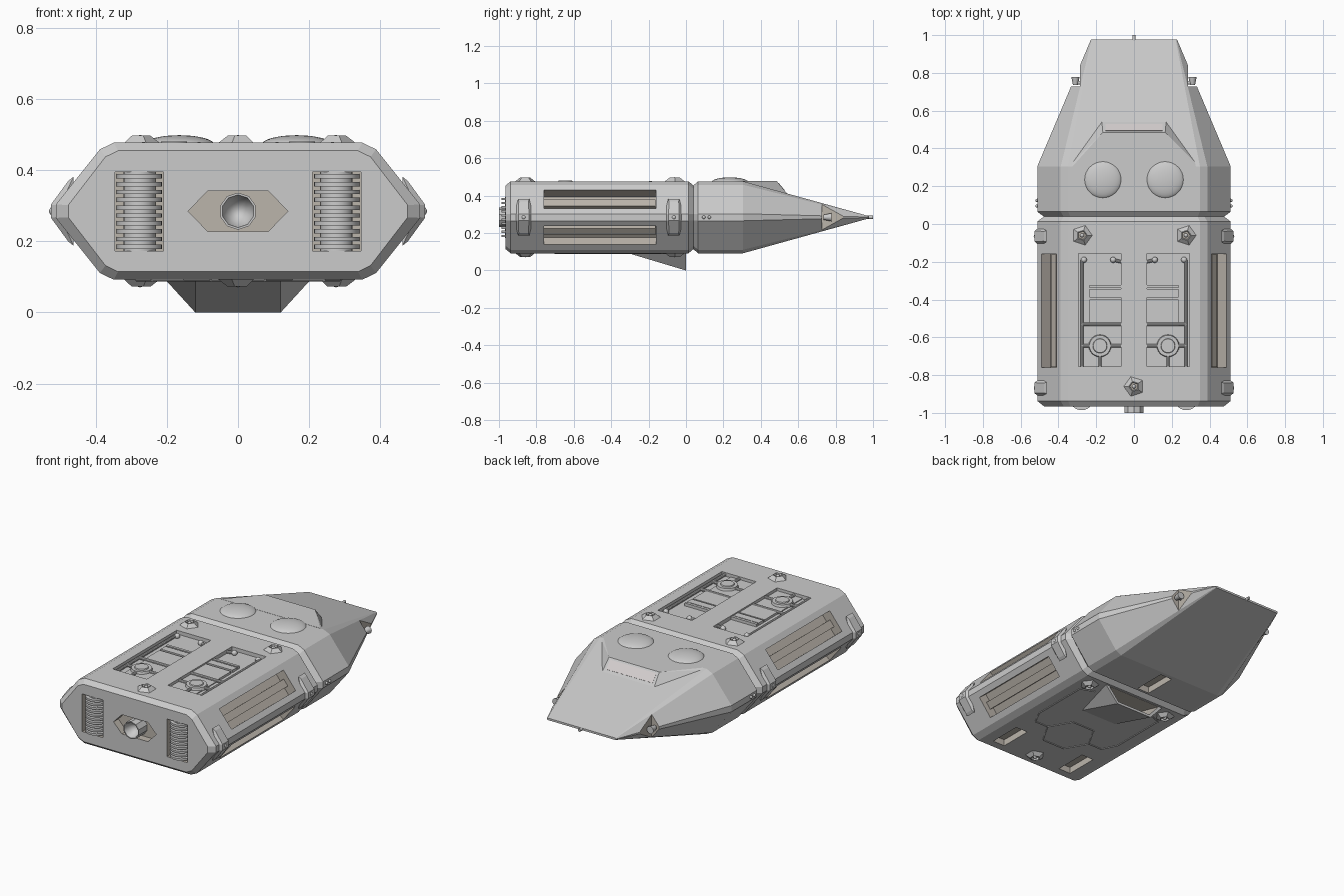
import bpy, bmesh, math
from mathutils import Vector, Matrix

if "Cube" in bpy.data.objects:
    bpy.data.objects.remove(bpy.data.objects["Cube"])

ZC = 0.2845  # height of the hull's widest edge


def material(name, col):
    m = bpy.data.materials.new(name)
    m.diffuse_color = (*col, 1)
    m.use_nodes = True
    m.node_tree.nodes["Principled BSDF"].inputs["Base Color"].default_value = m.diffuse_color
    return m


HULL = material("hull_grey", (0.8, 0.82, 0.82))
BROWN = material("recess_brown", (0.5, 0.46, 0.41))
GLASS = material("window_tint", (0.68, 0.64, 0.64))


def finish(name, bm, mat=HULL, smooth=False):
    bmesh.ops.recalc_face_normals(bm, faces=bm.faces)
    me = bpy.data.meshes.new(name)
    bm.to_mesh(me)
    bm.free()
    me.materials.append(mat)
    ob = bpy.data.objects.new(name, me)
    bpy.context.collection.objects.link(ob)
    if smooth:
        activate(ob)
        bpy.ops.object.shade_smooth_by_angle(angle=math.radians(35))
    return ob


def activate(ob):
    bpy.ops.object.select_all(action='DESELECT')
    ob.select_set(True)
    bpy.context.view_layer.objects.active = ob


def add_box(bm, x, y, z, mat=Matrix()):
    c = [(a + b) / 2 for a, b in (x, y, z)]
    s = [b - a for a, b in (x, y, z)]
    bmesh.ops.create_cube(bm, size=1, matrix=mat @ Matrix.Translation(c) @ Matrix.Diagonal((*s, 1)))


def box(name, x, y, z, mat=HULL, frame=Matrix()):
    bm = bmesh.new()
    add_box(bm, x, y, z, frame)
    return finish(name, bm, mat)


def tube(name, a, b, r1, r2=None, segs=12, mat=HULL, smooth=True):
    a, b = Vector(a), Vector(b)
    bm = bmesh.new()
    m = Matrix.Translation((a + b) / 2) @ (b - a).to_track_quat('Z', 'Y').to_matrix().to_4x4()
    bmesh.ops.create_cone(bm, cap_ends=True, segments=segs, radius1=r1,
                          radius2=r1 if r2 is None else r2, depth=(b - a).length, matrix=m)
    return finish(name, bm, mat, smooth)


def ball(name, loc, r, squash=1.0, segs=12):
    bm = bmesh.new()
    bmesh.ops.create_uvsphere(bm, u_segments=segs, v_segments=max(8, segs // 2), radius=r,
                              matrix=Matrix.Translation(loc) @ Matrix.Diagonal((1, 1, squash, 1)))
    return finish(name, bm, HULL, True)


def hull(name, pts, mat=HULL):
    bm = bmesh.new()
    for p in pts:
        bm.verts.new(p)
    r = bmesh.ops.convex_hull(bm, input=bm.verts)
    bmesh.ops.dissolve_limit(bm, angle_limit=0.01, verts=bm.verts, edges=bm.edges)
    return finish(name, bm, mat)


def carve(ob, cutter):
    cutter.hide_render = True
    m = ob.modifiers.new("carve", 'BOOLEAN')
    m.operation, m.solver, m.object = 'DIFFERENCE', 'EXACT', cutter
    m.material_mode = 'TRANSFER'
    activate(ob)
    bpy.ops.object.modifier_apply(modifier=m.name)
    bpy.data.objects.remove(cutter)


def ring(y, wt, wo, h, c):
    # hexagonal section with every corner chamfered by c
    hexa = [Vector(p) for p in ((wt, h), (wo, 0), (wt, -h), (-wt, -h), (-wo, 0), (-wt, h))]
    out = []
    for i, p in enumerate(hexa):
        for q in (hexa[i - 1], hexa[(i + 1) % 6]):
            v = p + (q - p).normalized() * c
            out.append((v.x, y, v.y + ZC))
    return out


def loft(name, rings):
    bm = bmesh.new()
    vs = [[bm.verts.new(p) for p in r] for r in rings]
    n = len(vs[0])
    for a, b in zip(vs, vs[1:]):
        for i in range(n):
            bm.faces.new((a[i], a[(i + 1) % n], b[(i + 1) % n], b[i]))
    bm.faces.new(vs[0])
    bm.faces.new(vs[-1])
    return finish(name, bm)


FULL, INSET = (0.373, 0.527, 0.1925, 0.024), (0.359, 0.49, 0.17, 0.022)
body = loft("rear_body", [ring(-0.965, *INSET), ring(-0.937, *FULL), ring(0.013, *FULL), ring(0.04, *INSET)])
nose = loft("nose_section", [ring(0.039, *INSET), ring(0.065, *FULL), ring(0.305, *FULL),
                             ring(0.978, 0.222, 0.229, 0.006, 0.002)])

# brown recesses: side slots, landing bays, radiator wells, engine well
bm = bmesh.new()
slots = []
for sx in (1, -1):
    for sz in (1, -1):
        n = Vector((0.781 * sx, 0, 0.624 * sz))
        yy = Vector((0, 1, 0))
        t = yy.cross(n)
        f = Matrix((t, yy, n)).transposed().to_4x4()
        f.translation = (0.45 * sx, 0, ZC + 0.096 * sz)
        slots.append(f)
        add_box(bm, (-0.064, 0.064), (-0.76, -0.16), (-0.06, 0.03), f)
    add_box(bm, *[sorted((0.2 * sx, 0.28 * sx)), (-0.89, -0.69), (0.05, 0.13)])
    add_box(bm, *[sorted((0.21 * sx, 0.345 * sx)), (-1, -0.91), (0.172, 0.395)])
carve(body, finish("recess_cutter", bm, BROWN))
well = [(s * x, y, ZC + z) for y in (-1.0, -0.92) for s in (1, -1)
        for x, z in ((0.14, 0), (0.085, 0.057), (0.085, -0.057))]
carve(body, hull("engine_well_cutter", well, BROWN))
bm = bmesh.new()
for sx in (1, -1):
    add_box(bm, *[sorted((0.069 * sx, 0.293 * sx)), (-0.755, -0.155), (0.455, 0.52)])
carve(body, finish("deck_panel_cutter", bm))
bm = bmesh.new()
add_box(bm, (-0.04, 0.04), (0.08, 0.28), (0.05, 0.13))
for sx in (1, -1):
    add_box(bm, sorted((0.285 * sx, 0.42 * sx)), (0.728, 0.84), (0.2, 0.37))
carve(nose, finish("nose_cutter", bm, BROWN))

# long bar inside each side slot
for f in slots:
    box("slot_bar", (-0.022, 0.022), (-0.758, -0.162), (-0.061, -0.03), BROWN, f)

# engine nozzle with a hollow mouth
bm = bmesh.new()
bmesh.ops.create_cone(bm, cap_ends=True, segments=10, radius1=0.052, radius2=0.052, depth=0.085,
                      matrix=Matrix.Translation((0, -0.9575, ZC)) @ Matrix.Rotation(math.pi / 2, 4, 'X'))
mouth = min((f for f in bm.faces), key=lambda f: f.calc_center_median().y)
bmesh.ops.inset_region(bm, faces=[mouth], thickness=0.006)
for t, d in ((0.008, 0.03), (0.016, 0.02), (0.014, 0.008)):
    bmesh.ops.inset_region(bm, faces=[mouth], thickness=t)
    bmesh.ops.translate(bm, verts=mouth.verts, vec=(0, d, 0))
finish("engine_nozzle", bm, HULL, True)

# cockpit hood, window and roof domes
hull("cockpit_hood", [(s * x, y, z) for s in (1, -1) for x, y, z in (
    (0.325, 0.305, 0.478), (0.165, 0.485, 0.478), (0.17, 0.54, 0.412), (0.345, 0.305, 0.47),
    (0.17, 0.5, 0.4), (0.32, 0.305, 0.42))])
hull("windscreen", [(s * 0.152, y, z) for s in (1, -1) for y, z in (
    (0.494, 0.4698), (0.53, 0.4265), (0.492, 0.467), (0.528, 0.424))], GLASS)
for sx in (1, -1):
    ball("roof_dome", (0.165 * sx, 0.235, 0.47), 0.1, 0.28, 32)


def pod(name, loc, up, turn):
    # five-sided manoeuvring thruster pod with a sunken centre
    bm = bmesh.new()
    m = Matrix.Translation(loc) @ Matrix.Diagonal((1, 1, up, 1)) @ Matrix.Rotation(turn, 4, 'Z')
    bmesh.ops.create_cone(bm, cap_ends=True, segments=5, radius1=0.063, radius2=0.029, depth=0.026)
    top = max(bm.faces, key=lambda f: f.calc_center_median().z)
    bmesh.ops.inset_region(bm, faces=[top], thickness=0.003)
    bmesh.ops.inset_region(bm, faces=[top], thickness=0.004)
    bmesh.ops.translate(bm, verts=top.verts, vec=(0, 0, -0.012))
    top.material_index = 1
    bmesh.ops.transform(bm, matrix=m, verts=bm.verts)
    finish(name, bm).data.materials.append(BROWN)
    ball(name + "_jet", Vector(loc) + Vector((0, 0, 0.004 * up)), 0.011)


for up in (1, -1):
    z = ZC + up * 0.199
    for x, y, turn in ((0.275, -0.06, -1), (-0.275, -0.06, -1), (0, -0.86, 1)):
        pod("thruster_pod", (x, y, z), up, turn * math.pi / 2)

for sx in (1, -1):
    # pods wrapped round the side edge, and marker lamps
    for y in (-0.065, -0.868):
        hull("side_pod", [(sx * x, y + sy * w, ZC + sz * h) for sy in (1, -1) for sz in (1, -1)
                          for x, w, h in ((0.462, 0.03, 0.097), (0.477, 0.026, 0.085),
                                          (0.526, 0.028, 0.018), (0.5, 0.05, 0.016))])
        ball("side_pod_jet", (sx * 0.518, y, ZC), 0.013)
    for y in (0.095, 0.125):
        ball("side_lamp", (sx * 0.513, y, ZC), 0.009)
    # nose thrusters in their notches
    tube("nose_thruster", (sx * 0.31, 0.735, ZC), (sx * 0.31, 0.778, ZC), 0.013, 0.022)
    tube("nose_thruster_mount", (sx * 0.28, 0.748, ZC), (sx * 0.31, 0.748, ZC), 0.01)
    # radiator: column with a stack of round fins
    tube("radiator_column", (sx * 0.277, -0.922, 0.173), (sx * 0.277, -0.922, 0.394), 0.045, segs=20)
    for i in range(10):
        z = 0.1845 + i * 0.022
        tube("radiator_fin", (sx * 0.277, -0.922, z - 0.006), (sx * 0.277, -0.922, z + 0.006), 0.064, segs=24)

    # deck panel fittings
    def xr(a, b):
        return sorted((sx * a, sx * b))
    for y0, y1, top in ((-0.338, -0.322, 0.472), (-0.388, -0.345, 0.47), (-0.522, -0.4, 0.468), (-0.755, -0.54, 0.46)):
        box("deck_plate", xr(0.069, 0.235), (y0, y1), (0.45, top))
    P = lambda x, y: (sx * x, y, 0.463)
    for a, b in ((P(0.275, -0.19), P(0.275, -0.755)), (P(0.069, -0.2), P(0.11, -0.19)),
                 (P(0.069, -0.531), P(0.275, -0.531)), (P(0.069, -0.645), P(0.275, -0.645)),
                 (P(0.18, -0.645), P(0.18, -0.755))):
        tube("deck_pipe", a, b, 0.009, segs=10)
    for p in (P(0.265, -0.19), P(0.11, -0.19)):
        ball("deck_pipe_joint", p, 0.016)
    tube("deck_hatch_rim", (sx * 0.18, -0.645, 0.45), (sx * 0.18, -0.645, 0.474), 0.062, 0.056, 24)
    tube("deck_hatch_lid", (sx * 0.18, -0.645, 0.47), (sx * 0.18, -0.645, 0.48), 0.04, 0.036, 24)
    # raised trim on the belly
    B = lambda x, y: (sx * x, y, 0.092)
    path = [B(0.15, -0.57), B(0.24, -0.57), B(0.285, -0.48), B(0.285, -0.13), B(0.2, -0.1)]
    path2 = [B(0, -0.44)] + [B(0.15 * math.cos(a), -0.57 + 0.15 * math.sin(a))
                             for a in (math.pi / 3, 0, -math.pi / 3)] + [B(0, -0.70)]
    for pts in (path, path2):
        for a, b in zip(pts, pts[1:]):
            tube("belly_trim", a, b, 0.005, segs=6)

# belly scoop, open towards the nose
scoop = hull("belly_scoop", [(s * x, y, z) for s in (1, -1) for x, y, z in (
    (0.12, -0.31, 0.093), (0.12, 0, 0), (0.205, 0, 0.093), (0.205, 0, 0.1), (0.12, -0.31, 0.1))])
carve(scoop, hull("scoop_cutter", [(s * x, y, z) for s in (1, -1) for x, y, z in (
    (0.182, 0.01, 0.09), (0.113, 0.01, 0.012), (0.11, -0.18, 0.09), (0.1, -0.18, 0.065))], BROWN))

# probe at the nose tip
tube("nose_probe", (0, 0.95, ZC), (0, 1.0, ZC), 0.009)
